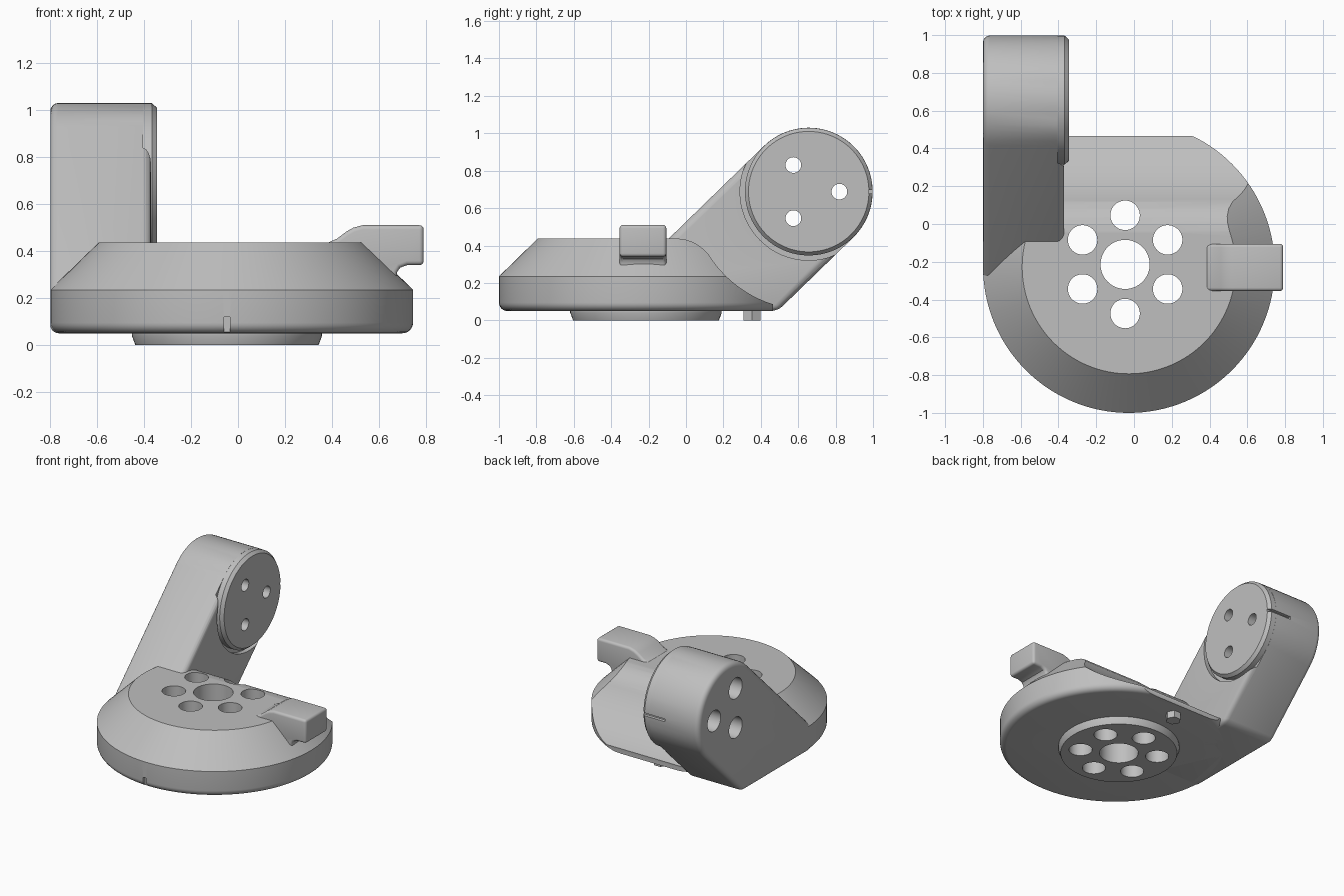
import bpy, bmesh, math
from mathutils import Matrix, Vector

cube = bpy.data.objects.get("Cube")
if cube:
    bpy.data.objects.remove(cube, do_unlink=True)

grey = bpy.data.materials.new("light_grey")
grey.use_nodes = True
GREY = (0.52, 0.52, 0.52, 1)
grey.diffuse_color = GREY
grey.node_tree.nodes["Principled BSDF"].inputs["Base Color"].default_value = GREY


def make(name, bm):
    bmesh.ops.recalc_face_normals(bm, faces=bm.faces[:])
    mesh = bpy.data.meshes.new(name)
    bm.to_mesh(mesh)
    bm.free()
    mesh.materials.append(grey)
    ob = bpy.data.objects.new(name, mesh)
    bpy.context.collection.objects.link(ob)
    return ob


def prism(name, points, axis, low, high, bevel=0.0):
    """Extrude a (y,z) outline along x, or an (x,z) outline along y."""
    bm = bmesh.new()
    place = (lambda p, d: (d, *p)) if axis == "x" else (lambda p, d: (p[0], d, p[1]))
    face = bm.faces.new([bm.verts.new(place(p, low)) for p in points])
    ext = bmesh.ops.extrude_face_region(bm, geom=[face], use_keep_orig=True)
    shift = Vector(place((0, 0), high - low))
    for v in ext["geom"]:
        if isinstance(v, bmesh.types.BMVert):
            v.co += shift
    bmesh.ops.recalc_face_normals(bm, faces=bm.faces[:])
    if bevel:
        sharp = [e for e in bm.edges if e.calc_face_angle(0) > math.radians(40)]
        bmesh.ops.bevel(bm, geom=sharp, offset=bevel, segments=4, profile=0.5,
                        affect="EDGES", clamp_overlap=True)
    return make(name, bm)


def lathe(name, profile, centre, axis="z", sides=96):
    """Closed solid from (radius, height) rings turned about an axis."""
    bm = bmesh.new()
    rings = []
    for r, h in profile:
        ring = []
        for i in range(sides):
            a = math.tau * i / sides
            c, s = r * math.cos(a), r * math.sin(a)
            co = (c, s, h) if axis == "z" else (h, c, s)
            ring.append(bm.verts.new(Vector(co) + Vector(centre)))
        rings.append(ring)
    for a, b in zip(rings, rings[1:]):
        for i in range(sides):
            j = (i + 1) % sides
            bm.faces.new((a[i], a[j], b[j], b[i]))
    bm.faces.new(rings[0])
    bm.faces.new(rings[-1])
    return make(name, bm)


def box(name, low, high):
    bm = bmesh.new()
    lo, hi = Vector(low), Vector(high)
    bmesh.ops.create_cube(bm, size=1, matrix=Matrix.Translation((lo + hi) / 2)
                          @ Matrix.Diagonal((*(hi - lo), 1)))
    return make(name, bm)


def combine(target, other, operation="DIFFERENCE"):
    """Apply a boolean and discard the helper."""
    mod = target.modifiers.new("cut", "BOOLEAN")
    mod.operation, mod.object, mod.solver = operation, other, "EXACT"
    bpy.context.view_layer.update()
    graph = bpy.context.evaluated_depsgraph_get()
    mesh = bpy.data.meshes.new_from_object(target.evaluated_get(graph))
    target.modifiers.clear()
    target.data = mesh
    bpy.data.objects.remove(other, do_unlink=True)


def arc(centre, radius, start, end, steps):
    return [(centre[0] + radius * math.cos(math.radians(start + (end - start) * i / steps)),
             centre[1] + radius * math.sin(math.radians(start + (end - start) * i / steps)))
            for i in range(steps + 1)]


PIVOT = (0.656, 0.688)      # arm axis in y, z
HUB = (-0.047, -0.214)      # hole pattern centre in x, y

# Round base with filleted bottom edge and wide conical shoulder
base_profile = arc((0.727, 0.095), 0.045, -90, 0, 6) + [(0.772, 0.235), (0.565, 0.437)]
base = lathe("base", base_profile, (-0.027, -0.228, 0), sides=128)

# Curved clearance swept out of the back of the base
scoop = [(-0.04, 0.437), (0.0, 0.431), (0.04, 0.417), (0.08, 0.392)]
scoop += arc(PIVOT, 0.632, 212, 252.4, 20)
scoop += [(0.465, 0), (1, 0), (1, 0.7), (-0.04, 0.7)]
combine(base, prism("scoop_cutter", scoop, "x", -1, 1))

# Locating ring below, then the hub hole and six holes around it
ring = lathe("ring", [(0.39, 0), (0.405, 0.04), (0.405, 0.08)], (*HUB, 0))
combine(base, ring, "UNION")
combine(base, lathe("hub_cutter", [(0.13, -1), (0.13, 1)], (*HUB, 0), sides=64))
for x, y in arc(HUB, 0.26, 30, 330, 5):
    combine(base, lathe("hole_cutter", [(0.078, -1), (0.078, 1)], (x, y, 0), sides=40))
combine(base, box("notch_cutter", (-0.06, -1.1, 0), (-0.035, -0.975, 0.12)))

# Slanted arm rising from the left edge of the base
outline = [(-0.3, 0.05), (0.49, 0.05)] + arc(PIVOT, 0.342, -45, 135, 32) + [(-0.3, 0.235)]
arm = prism("arm", outline, "x", -0.799, -0.37, 0.035)

# Pivot disc set in a shallow round recess
recess = lathe("recess_cutter", [(0.367, -0.405), (0.367, -0.2)], (0, *PIVOT), "x")
combine(arm, recess)
disc = lathe("disc", [(0.341, -0.6), (0.341, -0.367), (0.322, -0.345)], (0, *PIVOT), "x")
combine(arm, disc, "UNION")

# Three screw holes with wide counterbores on the outer face, and an index groove
for y, z in arc(PIVOT, 0.164, 0, 240, 2):
    bore = [(0.075, -1), (0.075, -0.5), (0.042, -0.5), (0.042, 0)]
    combine(arm, lathe("bore_cutter", bore, (0, y, z), "x", 40))
combine(arm, box("groove_cutter", (-0.53, 0.975, 0.678), (-0.2, 1.1, 0.698)))

# Finger tab over the shoulder
tab_outline = [(0.37, 0.40), (0.38, 0.435), (0.42, 0.452), (0.46, 0.482), (0.49, 0.499),
               (0.53, 0.51), (0.79, 0.51), (0.79, 0.34), (0.72, 0.34), (0.69, 0.329),
               (0.677, 0.31), (0.675, 0.28), (0.5, 0.28)]
tab = prism("finger_tab", tab_outline, "y", -0.355, -0.105, 0.02)

# Small locating pin under the back edge
pin = lathe("locating_pin", [(0.052, 0), (0.052, 0.07)], (HUB[0], 0.353, 0), sides=6)

for ob in (base, arm, tab):
    bpy.ops.object.select_all(action="DESELECT")
    ob.select_set(True)
    bpy.context.view_layer.objects.active = ob
    bpy.ops.object.shade_smooth_by_angle(angle=math.radians(30))
